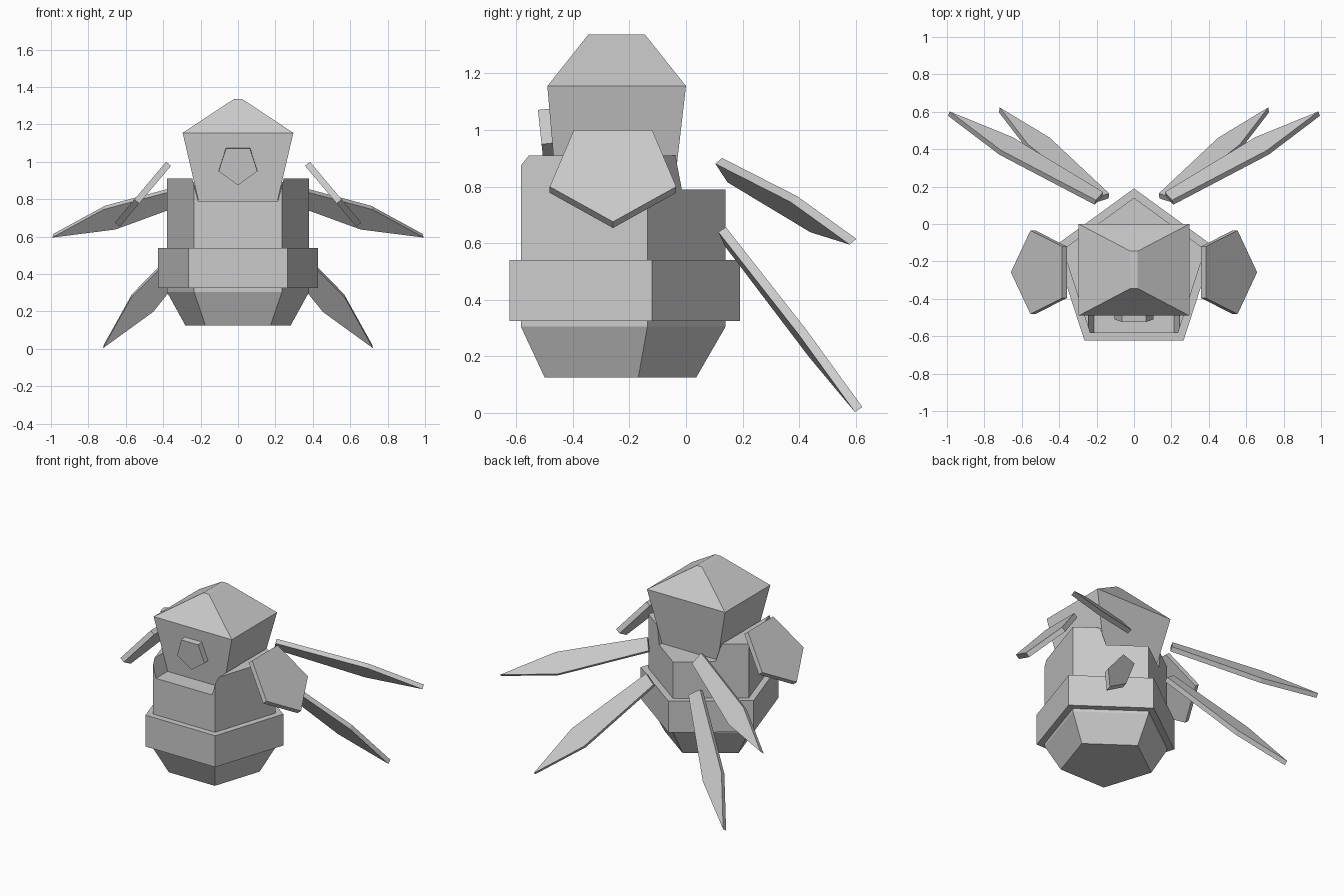
import bpy
import math
from mathutils import Vector

if "Cube" in bpy.data.objects:
    bpy.data.objects.remove(bpy.data.objects["Cube"])

CY = -0.26  # y of the body axis


def make(name, verts, faces):
    mesh = bpy.data.meshes.new(name)
    mesh.from_pydata([tuple(v) for v in verts], [], faces)
    obj = bpy.data.objects.new(name, mesh)
    bpy.context.collection.objects.link(obj)
    bpy.context.view_layer.objects.active = obj
    obj.select_set(True)
    bpy.ops.object.mode_set(mode='EDIT')
    bpy.ops.mesh.select_all(action='SELECT')
    bpy.ops.mesh.normals_make_consistent(inside=False)
    bpy.ops.object.mode_set(mode='OBJECT')
    obj.select_set(False)
    return obj


def loft(name, rings):
    """Closed solid through rings of equal vertex count."""
    n, last = len(rings[0]), len(rings) - 1
    verts = [v for ring in rings for v in ring]
    faces = [list(range(n)), [last * n + i for i in range(n)]]
    for k in range(last):
        for i in range(n):
            j = (i + 1) % n
            faces.append([k * n + i, k * n + j, (k + 1) * n + j, (k + 1) * n + i])
    return make(name, verts, faces)


def pentagon(center, apex, side):
    """Pentagon with one point along apex, spread along side."""
    c, a, s = Vector(center), Vector(apex), Vector(side)
    angles = [math.radians(72 * i) for i in range(5)]
    return [c + a * math.cos(t) + s * math.sin(t) for t in angles]


def level(radius, z):
    return pentagon((0, CY, z), (0, radius, 0), (radius, 0, 0))


def plate(name, center, apex, side, thick, mirror=True):
    n = Vector(apex).cross(Vector(side)).normalized() * thick / 2
    c = Vector(center)
    obj = loft(name, [pentagon(c - n, apex, side), pentagon(c + n, apex, side)])
    if mirror:
        obj.modifiers.new("mirror", 'MIRROR')
    return obj


def rect(hx, y0, y1, z):
    return [(-hx, y0, z), (hx, y0, z), (hx, y1, z), (-hx, y1, z)]


# Body with tapered base, and a slot through the top for the head
body = loft("body", [level(0.296, 0.125), level(0.40, 0.305), level(0.40, 0.91)])
slot = loft("slot_cutter", [rect(0.213, -1, 1, 0.79), rect(0.268, -1, 1, 1.0)])
slot.hide_render = True
slot.hide_viewport = False
slot.display_type = 'WIRE'
cut = body.modifiers.new("slot", 'BOOLEAN')
cut.operation = 'DIFFERENCE'
cut.solver = 'EXACT'
cut.object = slot

# Belt
loft("belt", [level(0.45, 0.325), level(0.45, 0.54)])

# Head with hipped top
loft("head", [rect(0.21, -0.458, -0.043, 0.785),
              rect(0.296, -0.49, 0.0, 1.155),
              rect(0.02, -0.345, -0.145, 1.337)])

# Face plate, point down on the sloped front of the head
tilt = math.radians(6)
plate("face_plate", (0, -0.494, 0.985),
      (0, 0.109 * math.sin(tilt), -0.109 * math.cos(tilt)), (0.109, 0, 0), 0.04, False)

# Arms: sloping pentagon plates
R = 0.235
plate("arm", (0.494, -0.258, 0.844), (0.644 * R, 0, -0.764 * R), (0, R, 0), 0.034)

# Wings: stretched pentagons given by tip and the two widest corners
for name, tip, a, b in [
    ("upper_wing", (0.99, 0.59, 0.605), (0.715, 0.382, 0.755), (0.652, 0.452, 0.648)),
    ("lower_wing", (0.72, 0.61, 0.012), (0.568, 0.412, 0.285), (0.452, 0.448, 0.206)),
]:
    tip, a, b = Vector(tip), Vector(a), Vector(b)
    mid = (a + b) / 2
    apex = (tip - mid) / 0.691
    plate(name, mid - apex * 0.309, apex, (a - b) / 2 / 0.951, 0.032)
